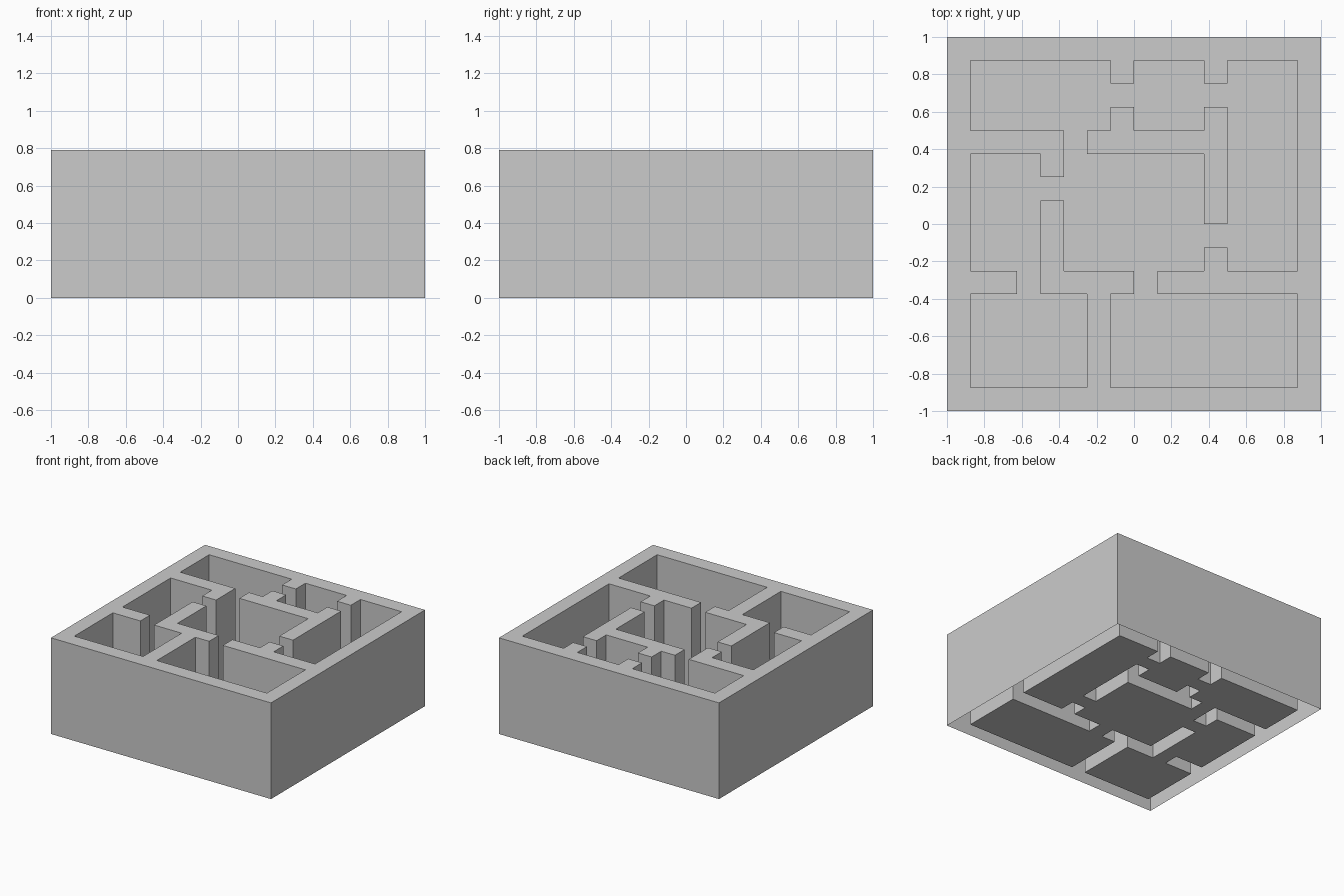
import bpy, bmesh

if "Cube" in bpy.data.objects:
    bpy.data.objects.remove(bpy.data.objects["Cube"])

U = 0.125      # one plan unit (wall thickness)
N = 8          # half plan size in units
H = 0.79       # wall height

# Rooms and doorways as plan rectangles (x0, y0, x1, y1) in units
rooms = [(-7, 4, -1, 7), (0, 4, 3, 7), (4, -2, 7, 7), (-3, -2, 3, 3),
         (-7, -2, -4, 3), (-7, -7, -2, -3), (-1, -7, 7, -3)]
doors = [(-3, 3, -2, 4), (-1, 5, 0, 6), (3, 5, 4, 6), (3, -1, 4, 0),
         (-4, 1, -3, 2), (-5, -3, -4, -2), (0, -3, 1, -2)]

open_cells = {(x, y) for x0, y0, x1, y1 in rooms + doors
              for x in range(x0, x1) for y in range(y0, y1)}
wall_cells = {(x, y) for x in range(-N, N) for y in range(-N, N)} - open_cells


def add_face(bm, pts):
    bm.faces.new([bm.verts.new((x * U, y * U, z)) for x, y, z in pts])


def cell(bm, x, y, z):
    add_face(bm, [(x, y, z), (x + 1, y, z), (x + 1, y + 1, z), (x, y + 1, z)])


def finish(bm, name):
    bmesh.ops.remove_doubles(bm, verts=bm.verts, dist=1e-4)
    mesh = bpy.data.meshes.new(name)
    bm.to_mesh(mesh)
    bm.free()
    bpy.context.collection.objects.link(bpy.data.objects.new(name, mesh))


# Walls: a hollow shell, open underneath, with tops and vertical sides
bm = bmesh.new()
for x, y in sorted(wall_cells):
    cell(bm, x, y, H)
    corners = [(x, y), (x + 1, y), (x + 1, y + 1), (x, y + 1)]
    for i, (dx, dy) in enumerate([(0, -1), (1, 0), (0, 1), (-1, 0)]):
        if (x + dx, y + dy) not in wall_cells:
            a, b = corners[i], corners[(i + 1) % 4]
            add_face(bm, [(*a, 0), (*b, 0), (*b, H), (*a, H)])
finish(bm, "walls")

# Floor of the rooms and doorways
bm = bmesh.new()
for x, y in sorted(open_cells):
    cell(bm, x, y, 0)
finish(bm, "floor")
